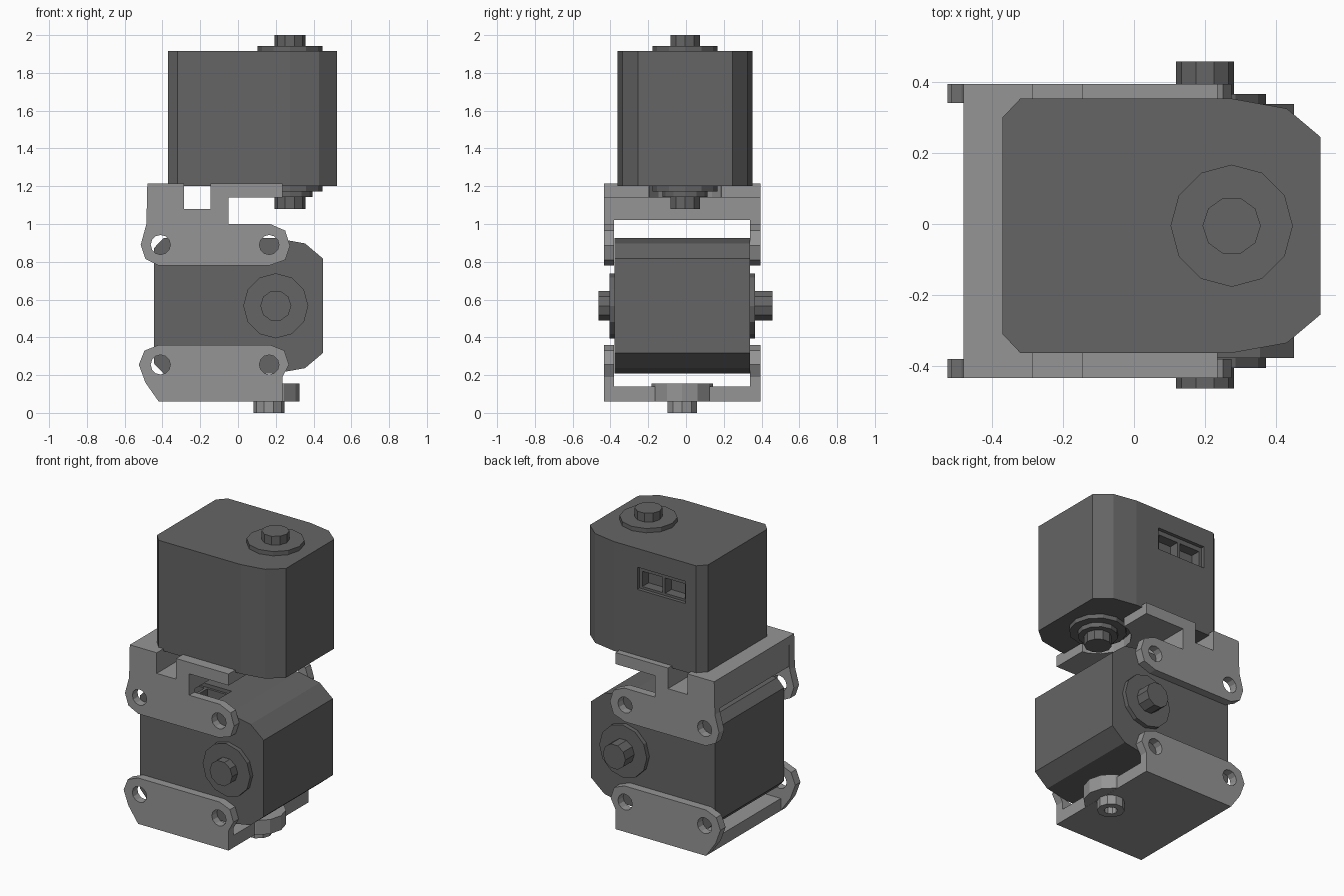
import bpy, bmesh, math
from mathutils import Matrix, Vector

if "Cube" in bpy.data.objects:
    bpy.data.objects.remove(bpy.data.objects["Cube"])


def material(name, grey):
    m = bpy.data.materials.new(name)
    m.use_nodes = True
    colour = (grey, grey, grey, 1)
    m.diffuse_color = colour
    m.node_tree.nodes["Principled BSDF"].inputs["Base Color"].default_value = colour
    return m


DARK = material("dark grey", 0.13)
LIGHT = material("light grey", 0.30)


def prism(name, outline, low, high, mat, frame=Matrix()):
    """Extrude a closed XY outline from low to high, then place it by frame."""
    bm = bmesh.new()
    base = bm.faces.new([bm.verts.new((x, y, low)) for x, y in outline])
    top = bmesh.ops.extrude_face_region(bm, geom=[base])["geom"]
    verts = [v for v in top if isinstance(v, bmesh.types.BMVert)]
    bmesh.ops.translate(bm, verts=verts, vec=(0, 0, high - low))
    bmesh.ops.recalc_face_normals(bm, faces=bm.faces)
    bm.transform(frame)
    mesh = bpy.data.meshes.new(name)
    bm.to_mesh(mesh)
    bm.free()
    mesh.materials.append(mat)
    obj = bpy.data.objects.new(name, mesh)
    bpy.context.collection.objects.link(obj)
    return obj


def circle(x, y, r, n=12):
    return [(x + r * math.cos(math.tau * i / n), y + r * math.sin(math.tau * i / n)) for i in range(n)]


def rect(x0, x1, y0, y1):
    return [(x0, y0), (x1, y0), (x1, y1), (x0, y1)]


def cut(target, cutter):
    cutter.hide_render = True
    cutter.hide_set(True)
    mod = target.modifiers.new("cut", "BOOLEAN")
    mod.operation = "DIFFERENCE"
    mod.solver = "EXACT"
    mod.object = cutter


# Frame whose local XY plane is the world XZ plane (local z points to -y)
SIDE = Matrix.Rotation(math.pi / 2, 4, "X")


def motor(name, frame):
    """Chamfered motor case with its shaft on local z, plus a twin socket."""
    half = [(0.25, 0.25), (0.155, 0.33), (0, 0.358), (-0.595, 0.358), (-0.645, 0.305)]
    outline = half + [(x, -y) for x, y in reversed(half)]
    h = 0.3575
    case = prism(name + "_case", outline, -h, h, DARK, frame)
    for side, length in ((1, 0.085), (-1, 0.12)):
        flange = sorted((side * (h - 0.01), side * (h + 0.028)))
        shaft = sorted((side * h, side * (h + length)))
        label = "top" if side > 0 else "bottom"
        prism(f"{name}_{label}_flange", circle(0, 0, 0.172), *flange, DARK, frame)
        prism(f"{name}_{label}_shaft", circle(0, 0, 0.082, 10), *shaft, DARK, frame)
    # Shallow recess with two deeper sockets
    cut(case, prism(name + "_recess_cutter", rect(-0.52, -0.17, 0.335, 0.4), 0.09, 0.235, DARK, frame))
    for i, x in enumerate((-0.5, -0.335)):
        cut(case, prism(f"{name}_socket_cutter_{i}", rect(x, x + 0.145, 0.27, 0.36), 0.105, 0.205, DARK, frame))


upper_frame = Matrix.Translation((0.275, -0.005, 1.5575))
motor("upper_motor", upper_frame)
motor("lower_motor", Matrix.Translation((0.2, -0.02, 0.567)) @ SIDE)
prism("upper_motor_collar", circle(0, 0, 0.12), -0.415, -0.38, DARK, upper_frame)

# Side plates, drawn in x and z; local z is -y
UPPER = [(-0.48, 1.215), (-0.485, 1.0), (-0.515, 0.89), (-0.49, 0.815), (-0.42, 0.78),
         (0.165, 0.78), (0.25, 0.81), (0.275, 0.885), (0.25, 0.965), (0.17, 1.0),
         (-0.05, 1.0), (-0.05, 1.14), (0.235, 1.14), (0.235, 1.215), (-0.145, 1.215),
         (-0.145, 1.08), (-0.285, 1.08), (-0.285, 1.215)]
LOWER = [(-0.42, 0.06), (0.235, 0.06), (0.235, 0.19), (0.27, 0.255), (0.245, 0.33),
         (0.17, 0.36), (-0.42, 0.36), (-0.495, 0.33), (-0.525, 0.255), (-0.49, 0.16)]
for name, outline, z in (("upper", UPPER, 0.89), ("lower", LOWER, 0.255)):
    for end, low, high in (("front", 0.38, 0.433), ("back", -0.394, -0.34)):
        plate = prism(f"{name}_bracket_{end}_plate", outline, low, high, LIGHT, SIDE)
        for i, x in enumerate((-0.41, 0.165)):
            cut(plate, prism(f"{name}_{end}_hole_cutter_{i}", circle(x, z, 0.052), low - 0.01, high + 0.01, LIGHT, SIDE))

# Slotted bridge of the upper bracket, with an arc cleared around the shaft
BRIDGE = [(-0.48, 1.02), (-0.05, 1.02), (-0.05, 1.14), (0.235, 1.14), (0.235, 1.215),
          (-0.145, 1.215), (-0.145, 1.08), (-0.285, 1.08), (-0.285, 1.215), (-0.48, 1.215)]
bridge = prism("upper_bracket_bridge", BRIDGE, -0.34, 0.38, LIGHT, SIDE)
cut(bridge, prism("shaft_clearance_cutter", circle(0.275, -0.005, 0.2, 16), 1.1, 1.3, LIGHT))

# Floor of the lower bracket, with boss and hollow pin
prism("lower_bracket_floor", rect(-0.42, 0.235, -0.38, 0.34), 0.06, 0.14, LIGHT)
prism("lower_bracket_boss", circle(0.163, -0.02, 0.163), 0.061, 0.155, LIGHT)
pin = prism("lower_bracket_pin", circle(0.163, -0.02, 0.082, 10), 0, 0.07, LIGHT)
cut(pin, prism("pin_bore_cutter", circle(0.163, -0.02, 0.04, 10), -0.01, 0.05, LIGHT))
